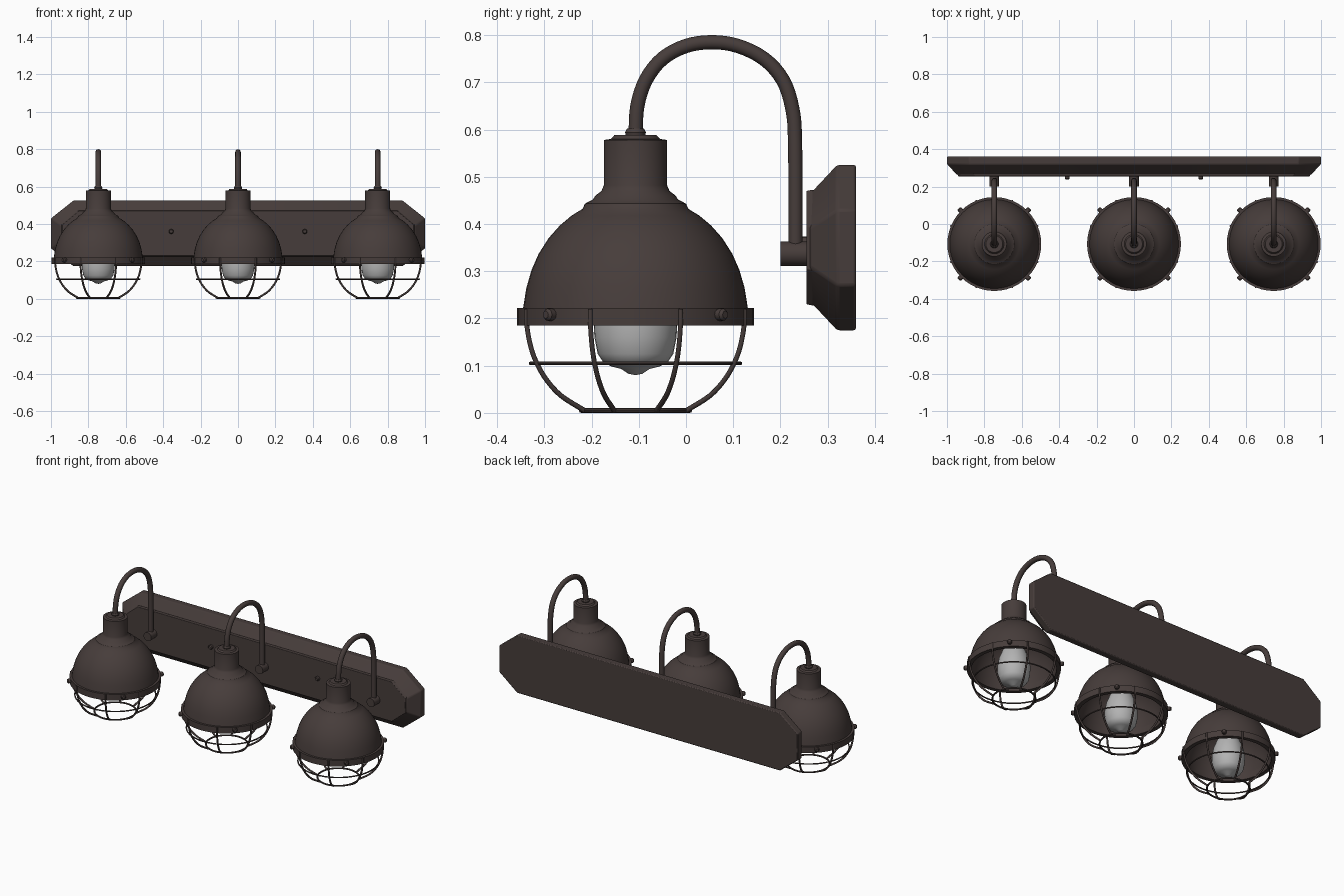
import bpy, bmesh, math
from mathutils import Vector, Matrix

if "Cube" in bpy.data.objects:
    bpy.data.objects.remove(bpy.data.objects["Cube"])


def material(name, rgb):
    m = bpy.data.materials.new(name)
    m.diffuse_color = (*rgb, 1)
    m.use_nodes = True
    m.node_tree.nodes["Principled BSDF"].inputs["Base Color"].default_value = m.diffuse_color
    return m


BRONZE = material("dark bronze", (0.062, 0.046, 0.043))
GLASS = material("frosted grey bulb", (0.45, 0.45, 0.45))
CY = -0.107            # lamp axis
LAMP_X = (-0.747, 0, 0.747)


def finish(name, bm, mat, angle=35):
    bmesh.ops.remove_doubles(bm, verts=bm.verts, dist=1e-5)
    bmesh.ops.recalc_face_normals(bm, faces=bm.faces)
    me = bpy.data.meshes.new(name)
    bm.to_mesh(me)
    bm.free()
    ob = bpy.data.objects.new(name, me)
    bpy.context.collection.objects.link(ob)
    me.materials.append(mat)
    bpy.ops.object.select_all(action='DESELECT')
    ob.select_set(True)
    bpy.context.view_layer.objects.active = ob
    bpy.ops.object.shade_smooth_by_angle(angle=math.radians(angle))
    return ob


def lathe(name, profile, mat, matrix, closed=False, seg=48):
    """Revolve (radius, height) points round local z."""
    bm = bmesh.new()
    rings = [[bm.verts.new((r * math.cos(2 * math.pi * i / seg),
                            r * math.sin(2 * math.pi * i / seg), z))
              for i in range(seg)] for r, z in profile]
    pairs = list(zip(rings, rings[1:]))
    if closed:
        pairs.append((rings[-1], rings[0]))
    for a, b in pairs:
        for i in range(seg):
            j = (i + 1) % seg
            bm.faces.new((a[i], a[j], b[j], b[i]))
    bmesh.ops.transform(bm, matrix=matrix, verts=bm.verts)
    return finish(name, bm, mat)


def hoop(name, r, z, t, matrix):
    prof = [(r + t * math.cos(k * math.pi / 4), z + t * math.sin(k * math.pi / 4)) for k in range(8)]
    return lathe(name, prof, BRONZE, matrix, closed=True)


def tube(name, points, radius, sides=12):
    """Sweep a circle along a smoothed path lying in one vertical plane."""
    p = [Vector(q) for q in points]
    p = [p[0] * 2 - p[1]] + p + [p[-1] * 2 - p[-2]]
    path = []
    for a, b, c, d in zip(p, p[1:], p[2:], p[3:]):
        for k in range(4):
            t = k / 4
            path.append(0.5 * (2 * b + (c - a) * t + (2 * a - 5 * b + 4 * c - d) * t * t
                               + (3 * b - a - 3 * c + d) * t ** 3))
    path.append(p[-2])
    side = (path[len(path) // 2] - path[0]).cross(path[-1] - path[0]).normalized()
    bm = bmesh.new()
    rings = []
    for i, q in enumerate(path):
        tan = (path[min(i + 1, len(path) - 1)] - path[max(i - 1, 0)]).normalized()
        up = side.cross(tan)
        rings.append([bm.verts.new(q + radius * (side * math.cos(2 * math.pi * k / sides)
                                                 + up * math.sin(2 * math.pi * k / sides)))
                      for k in range(sides)])
    for a, b in zip(rings, rings[1:]):
        for k in range(sides):
            j = (k + 1) % sides
            bm.faces.new((a[k], a[j], b[j], b[k]))
    bm.faces.new(rings[0])
    bm.faces.new(rings[-1])
    return finish(name, bm, BRONZE, 50)


def octagon_loft(name, sections, bevel):
    """Clipped-corner plate through (y, half width, half height, clip x, clip z)."""
    bm = bmesh.new()
    rings = []
    for y, w, h, cx, cz in sections:
        quarter = [(w, h - cz), (w - cx, h)]
        pts = quarter + [(-x, z) for x, z in quarter[::-1]]
        pts += [(-x, -z) for x, z in pts]
        rings.append([bm.verts.new((x, y, 0.35 + z)) for x, z in pts])
    for a, b in zip(rings, rings[1:]):
        for i in range(8):
            j = (i + 1) % 8
            bm.faces.new((a[i], a[j], b[j], b[i]))
    bm.faces.new(rings[0])
    bm.faces.new(rings[-1])
    ob = finish(name, bm, BRONZE, 30)
    mod = ob.modifiers.new("soft edges", 'BEVEL')
    mod.width = bevel
    mod.segments = 2


# wall plate with sloped border, and its raised front panel
octagon_loft("wall_plate", [(0.36, 1.0, 0.175, 0.12, 0.095), (0.32, 1.0, 0.175, 0.12, 0.095),
                            (0.262, 0.945, 0.113, 0.09, 0.072)], 0.005)
octagon_loft("front_panel", [(0.27, 0.945, 0.123, 0.09, 0.075), (0.255, 0.94, 0.12, 0.09, 0.075)], 0.002)

# plate screws
TO_FRONT = Matrix.Rotation(math.pi / 2, 4, 'X')     # local z -> -y
for x in (-0.357, 0.357):
    lathe("plate_screw", [(0, 0), (0.013, 0), (0.013, 0.015), (0.009, 0.02), (0, 0.02)], BRONZE,
          Matrix.Translation((x, 0.258, 0.36)) @ TO_FRONT, seg=16)

SHADE = [(0, 0.588), (0.045, 0.588), (0.052, 0.58), (0.067, 0.578), (0.067, 0.482), (0.072, 0.47),
         (0.085, 0.46), (0.09, 0.452), (0.107, 0.443), (0.112, 0.432), (0.135, 0.418), (0.16, 0.397),
         (0.184, 0.37), (0.205, 0.337), (0.22, 0.303), (0.231, 0.265), (0.238, 0.222)]
INNER = [(0.228, 0.222), (0.221, 0.265), (0.21, 0.303), (0.195, 0.337), (0.174, 0.37),
         (0.15, 0.393), (0.105, 0.422), (0.06, 0.44), (0, 0.44)]
BULB = [(0, 0.43), (0.035, 0.43), (0.04, 0.36), (0.06, 0.3), (0.08, 0.25), (0.089, 0.2), (0.087, 0.16),
        (0.08, 0.125), (0.068, 0.107), (0.05, 0.098), (0.03, 0.093), (0.015, 0.083), (0, 0.08)]
WIRE = [(0.25, 0.22), (0.249, 0.185), (0.24, 0.14), (0.226, 0.105), (0.204, 0.07),
        (0.17, 0.036), (0.117, 0.005)]
ARM = [(-0.107, 0.59), (-0.103, 0.65), (-0.085, 0.705), (-0.05, 0.75), (0, 0.777), (0.055, 0.785),
       (0.11, 0.777), (0.165, 0.75), (0.205, 0.705), (0.225, 0.645), (0.231, 0.57), (0.232, 0.345)]

for x in LAMP_X:
    M = Matrix.Translation((x, CY, 0))
    # domed shade, rim band and bulb
    lathe("shade", SHADE + INNER, BRONZE, M)
    lathe("rim_band", [(0.251, 0.185), (0.251, 0.222), (0.228, 0.222), (0.228, 0.185)], BRONZE, M, closed=True)
    lathe("bulb", BULB, GLASS, M, seg=32)
    # gooseneck arm, its collar and wall connector
    lathe("arm_collar", [(0, 0.585), (0.02, 0.585), (0.022, 0.594), (0.018, 0.602), (0, 0.602)], BRONZE, M, seg=24)
    tube("gooseneck_arm", [(x, y, z) for y, z in ARM], 0.015)
    lathe("arm_connector", [(0, 0), (0.026, 0), (0.026, 0.058), (0, 0.058)], BRONZE,
          Matrix.Translation((x, 0.258, 0.337)) @ TO_FRONT, seg=24)
    # wire cage
    hoop("cage_middle_hoop", 0.222, 0.105, 0.004, M)
    hoop("cage_bottom_hoop", 0.115, 0.005, 0.005, M)
    for k in range(8):
        a = math.radians(22.5 + 45 * k)
        tube("cage_wire", [(x + r * math.cos(a), CY + r * math.sin(a), z) for r, z in WIRE], 0.0055, 8)
    # rim screws
    for k in range(4):
        R = Matrix.Rotation(math.radians(45 + 90 * k), 4, 'Z') @ Matrix.Translation((0.245, 0, 0.208)) \
            @ Matrix.Rotation(math.pi / 2, 4, 'Y')
        lathe("rim_screw", [(0, 0), (0.013, 0), (0.013, 0.018), (0.008, 0.024), (0, 0.024)], BRONZE, M @ R, seg=12)
